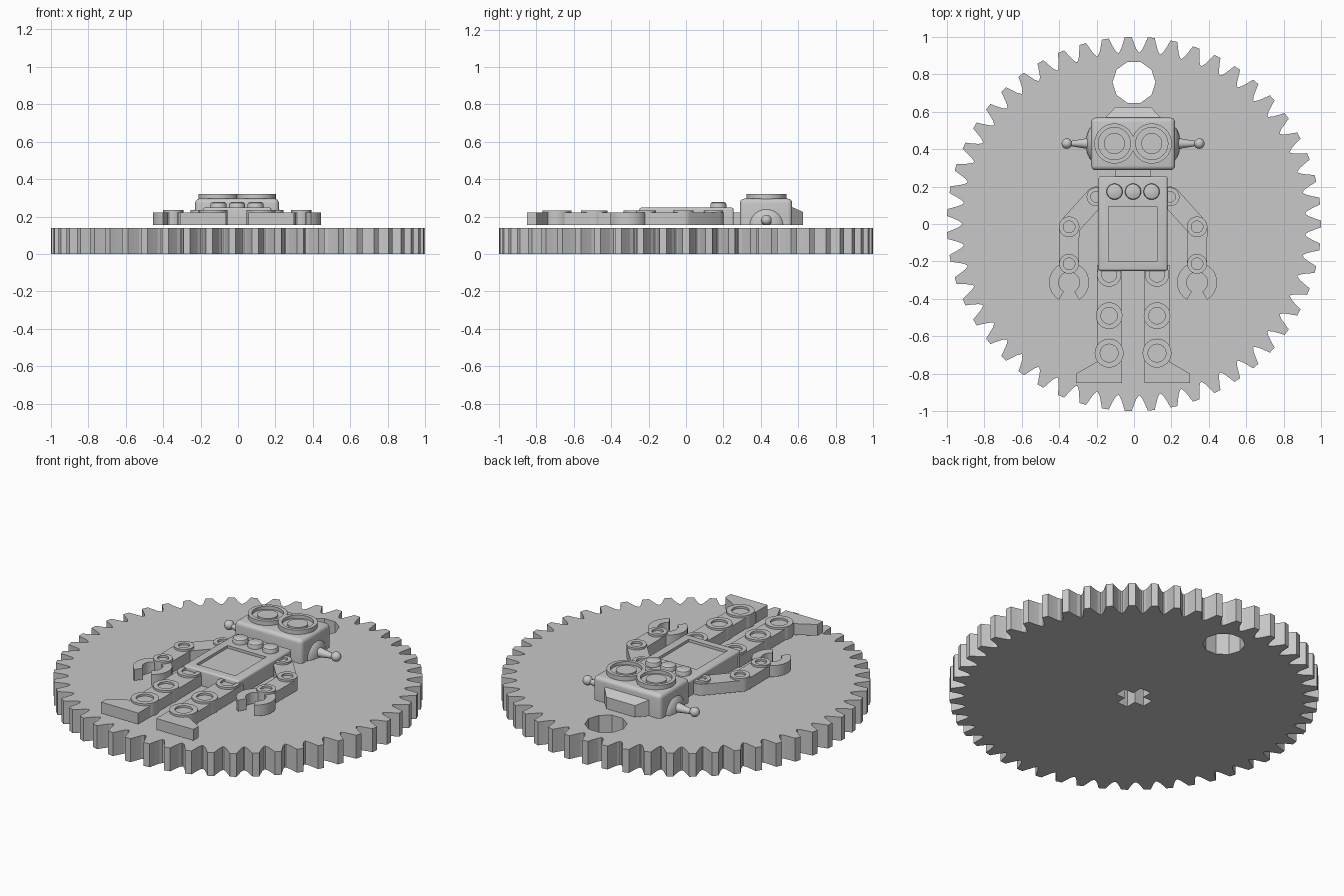
import bpy, bmesh
from math import sin, cos, pi, radians, atan2
from mathutils import Matrix, Vector

if "Cube" in bpy.data.objects:
    bpy.data.objects.remove(bpy.data.objects["Cube"])

GREY = bpy.data.materials.new("plain grey")
GREY.use_nodes = True
GREY.diffuse_color = (0.58, 0.58, 0.58, 1)
GREY.node_tree.nodes["Principled BSDF"].inputs["Base Color"].default_value = GREY.diffuse_color

GEAR_TOP = 0.14
BASE = 0.155     # underside of the robot
LIMB = 0.222     # top of arms and legs
CX = -0.005      # robot centre line


def finish(name, bm, smooth=False):
    bmesh.ops.recalc_face_normals(bm, faces=bm.faces[:])
    mesh = bpy.data.meshes.new(name)
    bm.to_mesh(mesh)
    bm.free()
    mesh.materials.append(GREY)
    obj = bpy.data.objects.new(name, mesh)
    bpy.context.collection.objects.link(obj)
    if smooth:
        bpy.ops.object.select_all(action="DESELECT")
        obj.select_set(True)
        bpy.context.view_layer.objects.active = obj
        bpy.ops.object.shade_smooth_by_angle(angle=radians(35))
    return obj


def prism(name, points, z0, z1, smooth=False):
    bm = bmesh.new()
    face = bm.faces.new([bm.verts.new((x, y, z0)) for x, y in points])
    new = bmesh.ops.extrude_face_region(bm, geom=[face])["geom"]
    bmesh.ops.translate(bm, vec=(0, 0, z1 - z0),
                        verts=[v for v in new if isinstance(v, bmesh.types.BMVert)])
    return finish(name, bm, smooth)


def box(name, x0, x1, y0, y1, z0, z1, bevel=0.0):
    """Box whose edges are rounded except around the underside."""
    bm = bmesh.new()
    bmesh.ops.create_cube(bm, size=1)
    for v in bm.verts:
        v.co = ((x0 + x1) / 2 + v.co.x * (x1 - x0), (y0 + y1) / 2 + v.co.y * (y1 - y0),
                (z0 + z1) / 2 + v.co.z * (z1 - z0))
    if bevel:
        edges = [e for e in bm.edges if max(v.co.z for v in e.verts) > z0 + 0.01]
        bmesh.ops.bevel(bm, geom=edges, offset=bevel, segments=4, profile=0.5, affect="EDGES")
    return finish(name, bm, bevel > 0)


def lathe(name, centre, profile, steps=32):
    """Spin (radius, z) points about a vertical axis."""
    bm = bmesh.new()
    verts = [bm.verts.new((r, 0, z)) for r, z in profile]
    edges = [bm.edges.new(pair) for pair in zip(verts, verts[1:])]
    bmesh.ops.spin(bm, geom=verts + edges, cent=(0, 0, 0), axis=(0, 0, 1),
                   angle=2 * pi, steps=steps)
    bmesh.ops.remove_doubles(bm, verts=bm.verts[:], dist=1e-5)
    bmesh.ops.translate(bm, verts=bm.verts[:], vec=(centre[0], centre[1], 0))
    return finish(name, bm, True)


def joint(name, centre, outer, inner, top=0.234):
    return lathe(name, centre, [(0, BASE), (outer, BASE), (outer, top), (inner, top),
                                (inner, top - 0.016), (0, top - 0.016)])


def arc(centre, r, a0, a1, n):
    return [(centre[0] + r * cos(a0 + (a1 - a0) * i / n),
             centre[1] + r * sin(a0 + (a1 - a0) * i / n)) for i in range(n + 1)]


def capsule(name, a, b, ra, rb):
    d = atan2(b[1] - a[1], b[0] - a[0])
    return prism(name, arc(a, ra, d + pi / 2, d + 1.5 * pi, 12)
                 + arc(b, rb, d - pi / 2, d + pi / 2, 12), BASE, LIMB, True)


def cut(obj, cutter):
    mod = obj.modifiers.new("cut", "BOOLEAN")
    mod.operation, mod.solver, mod.object = "DIFFERENCE", "EXACT", cutter
    bpy.ops.object.select_all(action="DESELECT")
    obj.select_set(True)
    bpy.context.view_layer.objects.active = obj
    bpy.ops.object.modifier_apply(modifier=mod.name)
    bpy.data.objects.remove(cutter)


# Toothed wheel with a round hole and a cross-shaped axle hole
TEETH = 51
tooth = [(-0.47, 0.918), (-0.36, 0.935), (-0.25, 0.966), (-0.15, 1.0),
         (0.15, 1.0), (0.25, 0.966), (0.36, 0.935), (0.47, 0.918)]
outline = []
for i in range(TEETH):
    for t, r in tooth:
        a = 2 * pi * (i + t) / TEETH
        outline.append((r * cos(a), r * sin(a)))
gear = prism("gear_wheel", outline, 0, GEAR_TOP)
cut(gear, prism("round_hole", arc((0, 0.757), 0.115, 0, 1.8 * pi, 9), -0.1, 0.3))
w, l = 0.035, 0.098
quarter = [Vector((l, -w)), Vector((l, w)), Vector((w, w))]
cross = [(Matrix.Rotation(k * pi / 2, 2) @ p)[:] for k in range(4) for p in quarter]
cut(gear, prism("axle_hole", cross, -0.1, 0.3))

# Torso with recessed panel, buttons and neck
torso = box("torso", CX - 0.184, CX + 0.184, -0.25, 0.255, BASE, 0.248, 0.012)
cut(torso, box("panel_recess", CX - 0.13, CX + 0.127, -0.2, 0.093, 0.232, 0.4))
for i, label in enumerate(("right", "middle", "left")):
    lathe(label + "_button", (CX + (i - 1) * 0.099, 0.173),
          [(0, 0.22), (0.043, 0.22), (0.043, 0.266), (0.04, 0.273), (0.033, 0.277), (0, 0.277)])
box("neck", CX - 0.097, CX + 0.097, 0.24, 0.3, BASE, 0.222)

# Head with a tapered cap behind it
box("head", CX - 0.224, CX + 0.224, 0.288, 0.568, BASE, 0.296, 0.024)
bm = bmesh.new()
ends = []
for half, y, top in ((0.16, 0.555, 0.257), (0.095, 0.625, 0.225)):
    ends.append([bm.verts.new((CX + sx * half, y, z))
                 for sx, z in ((-1, BASE), (1, BASE), (1, top), (-1, top))])
bm.faces.new(ends[0])
bm.faces.new(ends[1])
for i in range(4):
    j = (i + 1) % 4
    bm.faces.new((ends[0][i], ends[0][j], ends[1][j], ends[1][i]))
finish("head_cap", bm)

for side, s in (("right", -1), ("left", 1)):
    def P(x, y):
        return (CX + s * x, y)

    # Eye: raised rim, groove and centre disc
    lathe(side + "_eye", P(0.1, 0.43),
          [(0, 0.28), (0.107, 0.28), (0.107, 0.322), (0.086, 0.322), (0.086, 0.303),
           (0.056, 0.303), (0.056, 0.314), (0, 0.314)], 40)

    # Ear dome, tapered stem and knob, flattened underneath
    bm = bmesh.new()
    turn = Matrix.Rotation(s * pi / 2, 4, "Y")
    bmesh.ops.create_uvsphere(bm, u_segments=32, v_segments=16, radius=1,
                              matrix=Matrix.Translation((CX + s * 0.2, 0.43, BASE))
                              @ Matrix.Diagonal((0.052, 0.1, 0.095, 1)) @ turn)
    bmesh.ops.create_cone(bm, cap_ends=True, segments=20, radius1=0.03, radius2=0.012, depth=0.11,
                          matrix=Matrix.Translation((CX + s * 0.29, 0.43, 0.178)) @ turn)
    bmesh.ops.create_uvsphere(bm, u_segments=20, v_segments=12, radius=0.028,
                              matrix=Matrix.Translation((CX + s * 0.354, 0.43, 0.182)))
    for v in bm.verts:
        v.co.z = max(v.co.z, BASE)
    finish(side + "_ear_antenna", bm, True)

    # Arm and claw
    shoulder, elbow, wrist = P(0.198, 0.145), P(0.342, -0.015), P(0.342, -0.213)
    capsule(side + "_upper_arm", shoulder, elbow, 0.055, 0.055)
    capsule(side + "_forearm", elbow, wrist, 0.055, 0.053)
    joint(side + "_shoulder_joint", shoulder, 0.05, 0.028)
    joint(side + "_elbow_joint", elbow, 0.055, 0.031)
    joint(side + "_wrist_joint", wrist, 0.053, 0.031)
    palm, gap = P(0.342, -0.312), radians(30)
    prism(side + "_claw", arc(palm, 0.107, gap - pi / 2, 1.5 * pi - gap, 32)
          + arc(palm, 0.056, 1.5 * pi - gap, gap - pi / 2, 24), BASE, LIMB, True)

    # Leg and foot
    x0, x1 = sorted((CX + s * 0.062, CX + s * 0.194))
    box(side + "_leg", x0, x1, -0.76, -0.22, BASE, LIMB)
    for part, y, outer in (("hip", -0.27, 0.065), ("knee", -0.49, 0.071), ("ankle", -0.69, 0.077)):
        joint(f"{side}_{part}_joint", P(0.128, y), outer, outer * 0.62)
    prism(side + "_foot", [P(0.06, -0.85), P(0.305, -0.85), P(0.305, -0.8),
                           P(0.197, -0.738), P(0.06, -0.738)], BASE, LIMB)
